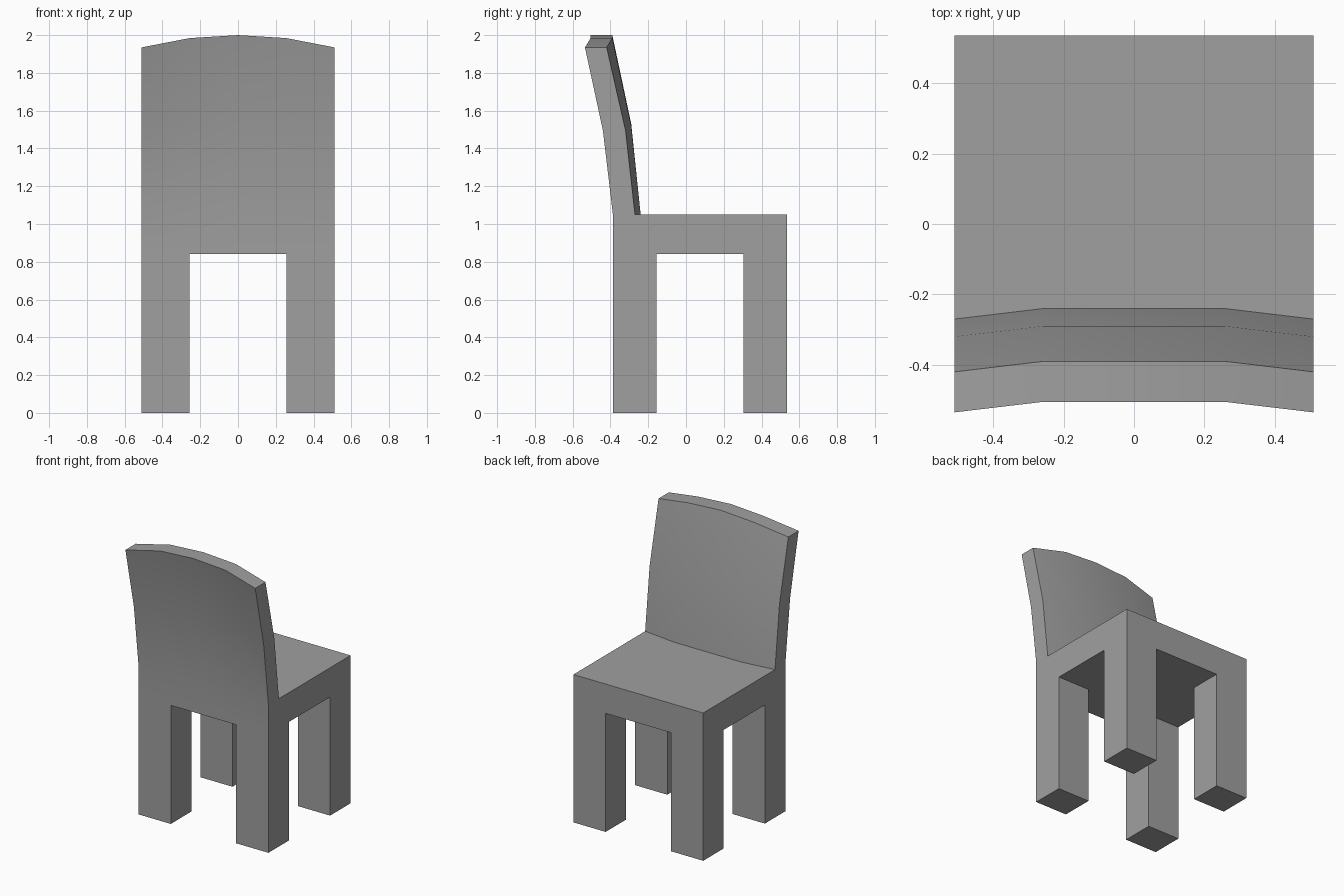
import bpy
import bmesh

cube = bpy.data.objects.get("Cube")
if cube:
    bpy.data.objects.remove(cube, do_unlink=True)

# Main dimensions
HALF_W, LEG_X = 0.51, 0.257
REAR, REAR_IN, FRONT_IN, FRONT = -0.387, -0.157, 0.305, 0.535
SEAT_LOW, SEAT_TOP = 0.842, 1.05


def section(bow, mid_z, top_z):
    """Side profile of seat and bent backrest; bow pushes the back rearward."""
    return [
        (FRONT, SEAT_LOW), (FRONT, SEAT_TOP),
        (-0.24 - bow, SEAT_TOP), (-0.29 - bow, mid_z), (-0.39 - bow, top_z),
        (-0.505 - bow, top_z), (-0.41 - bow, mid_z), (REAR, SEAT_TOP),
        (REAR, SEAT_LOW), (REAR_IN, SEAT_LOW), (FRONT_IN, SEAT_LOW),
    ]


outer = section(0.03, 1.495, 1.935)
inner = section(0.0, 1.52, 1.984)
centre = section(0.0, 1.53, 2.0)
columns = [(-HALF_W, outer), (-LEG_X, inner), (0, centre),
           (LEG_X, inner), (HALF_W, outer)]

# Seat and backrest lofted across the width
bm = bmesh.new()
rings = [[bm.verts.new((x, y, z)) for y, z in prof] for x, prof in columns]
for a, b in zip(rings, rings[1:]):
    for i in range(len(a)):
        j = (i + 1) % len(a)
        bm.faces.new((a[i], a[j], b[j], b[i]))
bm.faces.new(rings[0])
bm.faces.new(rings[-1])
bmesh.ops.recalc_face_normals(bm, faces=bm.faces[:])

# Legs pulled down from the four corner faces of the underside
corners = []
for f in bm.faces:
    c = f.calc_center_median()
    under = all(abs(v.co.z - SEAT_LOW) < 1e-4 for v in f.verts)
    if under and abs(c.x) > LEG_X and not REAR_IN < c.y < FRONT_IN:
        corners.append(f)
legs = bmesh.ops.extrude_discrete_faces(bm, faces=corners)["faces"]
for f in legs:
    for v in f.verts:
        v.co.z = 0
bmesh.ops.recalc_face_normals(bm, faces=bm.faces[:])

mesh = bpy.data.meshes.new("chair_body")
bm.to_mesh(mesh)
bm.free()
chair = bpy.data.objects.new("chair_body", mesh)
bpy.context.collection.objects.link(chair)

# Plain grey finish
grey = bpy.data.materials.new("plain_grey")
grey.use_nodes = True
colour = (0.35, 0.35, 0.35, 1)
grey.diffuse_color = colour
for node in grey.node_tree.nodes:
    if node.type == "BSDF_PRINCIPLED":
        node.inputs["Base Color"].default_value = colour
mesh.materials.append(grey)

# Smooth the curved back, keep the corners crisp
bpy.ops.object.select_all(action="DESELECT")
chair.select_set(True)
bpy.context.view_layer.objects.active = chair
bpy.ops.object.shade_smooth_by_angle(angle=0.52)
